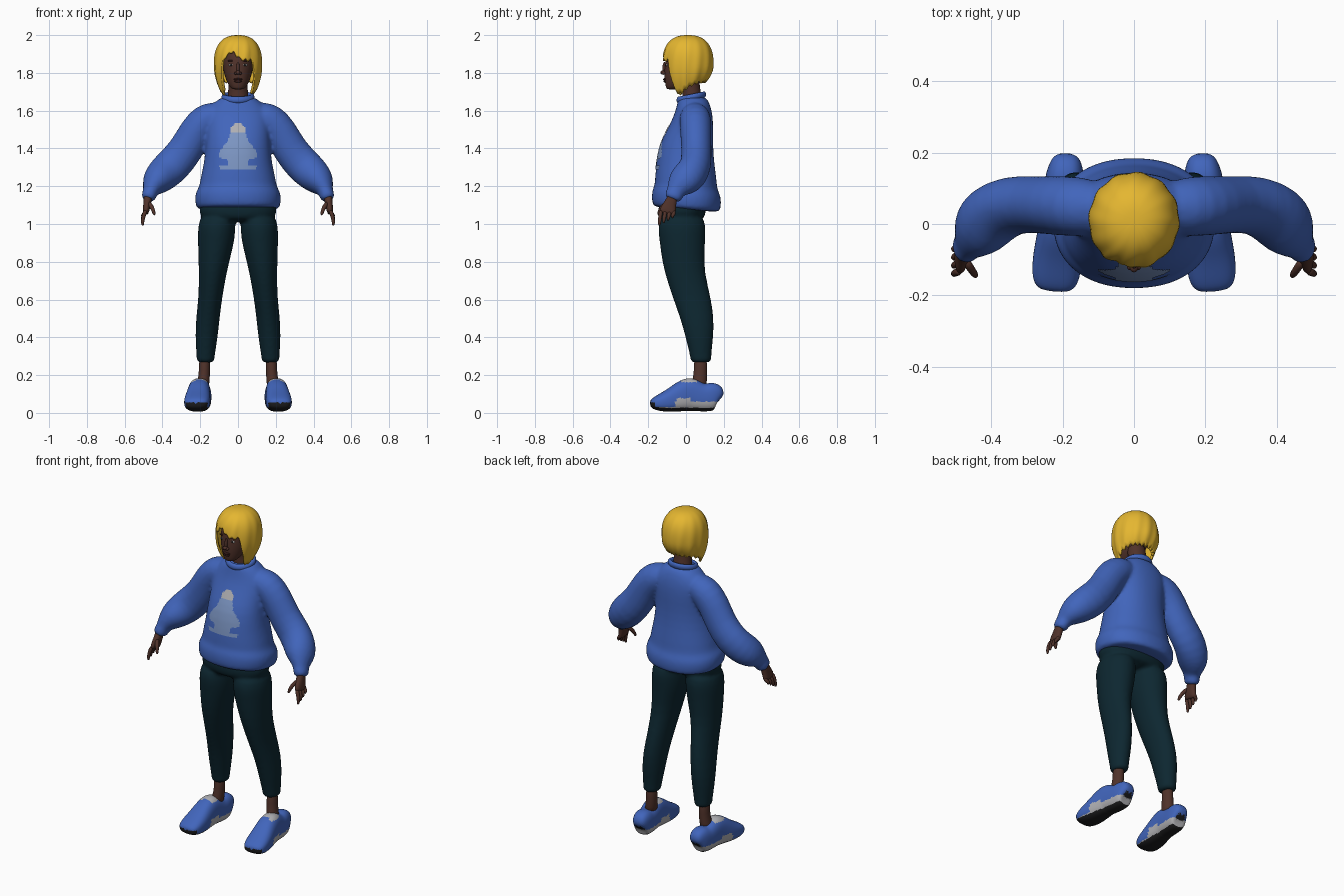
import bpy, bmesh, math
from mathutils import Vector, Matrix
from mathutils.bvhtree import BVHTree

if "Cube" in bpy.data.objects:
    bpy.data.objects.remove(bpy.data.objects["Cube"])


def material(name, r, g, b):
    m = bpy.data.materials.new(name)
    m.use_nodes = True
    m.diffuse_color = (r, g, b, 1)
    for node in m.node_tree.nodes:
        if node.type == "BSDF_PRINCIPLED":
            node.inputs["Base Color"].default_value = (r, g, b, 1)
            node.inputs["Roughness"].default_value = 0.8
    return m


BLUE = material("sweater blue", 0.053, 0.13, 0.5)
YELLOW = material("hair yellow", 0.78, 0.47, 0.03)
TEAL = material("dark teal", 0.004, 0.02, 0.03)
SKIN = material("brown skin", 0.08, 0.032, 0.023)
LIP = material("dark brown", 0.045, 0.014, 0.012)
GREY = material("light grey", 0.43, 0.43, 0.45)
PRINT = material("pale blue", 0.2, 0.3, 0.54)
BLACK = material("rubber black", 0.012, 0.012, 0.013)
WHITE = material("eye white", 0.6, 0.58, 0.55)


def interp(x, table):
    """Straight-line lookup in a short list of (x, value) pairs."""
    for (x0, v0), (x1, v1) in zip(table, table[1:]):
        if x <= x1:
            return v0 + (v1 - v0) * max(0, (x - x0) / (x1 - x0))
    return table[-1][1]


def loft(bm, rings, n=20, power=2, follow=False, side=1):
    """Skin rings (x, y, z, a, b); follow turns them square to the path."""
    centres = [Vector(r[:3]) for r in rings]
    loops = []
    for i, ring in enumerate(rings):
        t = Vector((0, 0, 1))
        if follow:
            t = centres[min(i + 1, len(rings) - 1)] - centres[max(i - 1, 0)]
            t.normalize()
        ref = Vector((0, 1, 0)) if abs(t.y) < 0.9 else Vector((0, 0, 1))
        v = (ref - t * ref.dot(t)).normalized()
        u = v.cross(t)
        loop = []
        for k in range(n):
            c, s = math.cos(math.tau * k / n), math.sin(math.tau * k / n)
            c = math.copysign(abs(c) ** (2 / power), c)
            s = math.copysign(abs(s) ** (2 / power), s)
            p = centres[i] + u * c * ring[3] + v * s * ring[4]
            loop.append(bm.verts.new((p.x * side, p.y, p.z)))
        loops.append(loop)
    for a, b in zip(loops, loops[1:]):
        for k in range(n):
            j = (k + 1) % n
            bm.faces.new((a[k], a[j], b[j], b[k]))
    bm.faces.new(loops[0])
    bm.faces.new(loops[-1])


def finish(name, bm, mats, subsurf=0, voxel=0, shell=0, paint=None):
    bmesh.ops.recalc_face_normals(bm, faces=bm.faces[:])
    me = bpy.data.meshes.new(name)
    bm.to_mesh(me)
    bm.free()
    for m in mats:
        me.materials.append(m)
    ob = bpy.data.objects.new(name, me)
    bpy.context.collection.objects.link(ob)
    for p in me.polygons:
        p.use_smooth = True
    if subsurf:
        mod = ob.modifiers.new("subdivide", "SUBSURF")
        mod.levels = mod.render_levels = subsurf
    if shell:
        mod = ob.modifiers.new("thickness", "SOLIDIFY")
        mod.thickness, mod.offset = shell, -1
    if voxel:
        mod = ob.modifiers.new("merge", "REMESH")
        mod.mode, mod.voxel_size, mod.use_smooth_shade = "VOXEL", voxel, True
        mod = ob.modifiers.new("relax", "SMOOTH")
        mod.factor, mod.iterations = 0.5, 5
    if paint:
        dg = bpy.context.evaluated_depsgraph_get()
        me = bpy.data.meshes.new_from_object(ob.evaluated_get(dg))
        ob.modifiers.clear()
        ob.data = me
        for p in me.polygons:
            p.material_index = paint(p.center, p.normal)
    return ob


def blob(name, mat, centre, size):
    bm = bmesh.new()
    m = Matrix.Translation(centre) @ Matrix.Diagonal((*size, 1))
    bmesh.ops.create_uvsphere(bm, u_segments=16, v_segments=10, radius=1, matrix=m)
    return finish(name, bm, [mat])


def surface(ob):
    """Function giving the front y of an object at (x, z)."""
    tree = BVHTree.FromObject(ob, bpy.context.evaluated_depsgraph_get())

    def front(x, z):
        hit = tree.ray_cast(Vector((x, -1, z)), Vector((0, 1, 0)))[0]
        return hit.y if hit else -0.11
    return front


# Sweater: body and puffed sleeves merged into one skin
bm = bmesh.new()
body = [(1.075, .205, -.165, .17), (1.085, .222, -.178, .182), (1.13, .23, -.183, .188),
        (1.17, .225, -.178, .182), (1.195, .205, -.165, .165), (1.24, .2, -.165, .162),
        (1.32, .18, -.157, .15), (1.42, .17, -.14, .143), (1.5, .168, -.1, .145),
        (1.57, .175, -.065, .142), (1.62, .15, -.05, .132), (1.66, .105, -.042, .115),
        (1.675, .08, -.03, .1)]
loft(bm, [(0, (f + b) / 2, z, w, (b - f) / 2) for z, w, f, b in body], 32, 2.2)
for v in bm.verts:
    if v.co.z < 1.22:
        v.co.z -= 0.08 * v.co.y
sleeve = [(.06, .045, 1.58, .06, .06), (.12, .045, 1.572, .078, .08), (.17, .05, 1.552, .092, .085),
          (.225, .052, 1.49, .09, .083), (.275, .055, 1.39, .092, .08), (.345, .055, 1.31, .098, .083),
          (.4, .025, 1.26, .092, .09), (.435, -.015, 1.225, .078, .088), (.457, -.045, 1.19, .05, .06),
          (.463, -.055, 1.172, .04, .048), (.472, -.065, 1.15, .04, .048), (.479, -.074, 1.125, .036, .044)]
for s in (1, -1):
    loft(bm, sleeve, 24, 2, True, s)
sweater = finish("sweater", bm, [BLUE], subsurf=1, voxel=0.01)

# Collar band, higher at the nape
bm = bmesh.new()
N, M = 40, 10
ring = []
for i in range(N):
    t = math.tau * i / N
    for j in range(M):
        q = math.tau * j / M
        r = 1 + 0.17 * math.cos(q)
        y = 0.028 + 0.067 * r * math.sin(t)
        ring.append(bm.verts.new((0.075 * r * math.cos(t), y, 1.665 + 0.2 * y + 0.018 * math.sin(q))))
for i in range(N):
    for j in range(M):
        a, b = i * M, (i + 1) % N * M
        k = (j + 1) % M
        bm.faces.new((ring[a + j], ring[b + j], ring[b + k], ring[a + k]))
finish("sweater_collar", bm, [BLUE])

# Abstract printed patch lying on the chest
front = surface(sweater)
outline = [(1.29, .095), (1.308, .1), (1.312, .055), (1.34, .055), (1.352, .105), (1.38, .1),
           (1.41, .08), (1.44, .055), (1.48, .04), (1.51, .038), (1.535, .015)]
bm = bmesh.new()
step = 0.007
for row in range(35):
    z = 1.292 + row * step
    for col in range(-16, 17):
        x = col * step
        if abs(x) <= interp(z, outline):
            h = step / 2
            corners = [(x - h, z - h), (x + h, z - h), (x + h, z + h), (x - h, z + h)]
            f = bm.faces.new([bm.verts.new((cx, front(cx, cz) - 0.004, cz)) for cx, cz in corners])
            f.material_index = int(z > 1.485)
bmesh.ops.remove_doubles(bm, verts=bm.verts[:], dist=0.0005)
finish("chest_print", bm, [PRINT, GREY])

# Trousers: hips and two legs merged
bm = bmesh.new()
loft(bm, [(0, -.02, 1.14, .19, .115), (0, -.02, 1.09, .208, .128), (0, -.022, 1.04, .205, .125),
          (0, -.02, 1.01, .15, .1)], 28, 2.3)
leg = [(.105, -.02, 1.06, .095, .115), (.113, -.022, .98, .1, .128), (.115, -.02, .92, .098, .122),
       (.122, -.017, .85, .089, .117), (.133, -.01, .75, .075, .107), (.145, .028, .62, .063, .103),
       (.16, .06, .5, .063, .09), (.167, .071, .4, .06, .074), (.171, .077, .31, .049, .058),
       (.172, .079, .285, .048, .056), (.172, .079, .264, .047, .054)]
for s in (1, -1):
    loft(bm, leg, 24, 2, False, s)
finish("trousers", bm, [TEAL], subsurf=1, voxel=0.01)

# Shoe profile: y, half width, underside, top
shoe = [(.182, .03, .045, .1), (.172, .045, .022, .15), (.14, .054, .01, .165), (.1, .056, .006, .15),
        (.05, .057, .008, .172), (.02, .058, .008, .192), (-.02, .062, .006, .17), (-.07, .068, .003, .135),
        (-.12, .07, .004, .108), (-.165, .064, .014, .085), (-.19, .042, .028, .065)]


def shoe_paint(c, n):
    if n.z < -0.6 or (c.y < -0.165 and c.z < 0.055):
        return 2
    rim = 0.03 + 0.03 * (c.y > -0.06) + 0.018 * (abs(c.y + 0.01) < 0.035)
    tongue = c.z > 0.163 and -0.02 < c.y < 0.06
    return int(c.z < rim or tongue)


palm = [(.474, -.068, 1.16, .024, .028), (.478, -.075, 1.13, .022, .028), (.482, -.087, 1.1, .02, .036),
        (.487, -.097, 1.07, .018, .045), (.491, -.1, 1.052, .013, .043)]
thumb = [(.474, -.1, 1.115, .013, .013), (.456, -.128, 1.09, .012, .012), (.446, -.142, 1.065, .01, .01),
         (.442, -.147, 1.045, .006, .006)]
ankle = [(.177, .077, .31, .031, .037), (.177, .077, .22, .029, .034), (.182, .072, .17, .033, .04),
         (.19, .065, .12, .035, .042)]
for s, label in ((1, "left"), (-1, "right")):
    bm = bmesh.new()
    loft(bm, [(.206 - .09 * y, y, (lo + hi) / 2, w, (hi - lo) / 2) for y, w, lo, hi in shoe],
         24, 2.6, True, s)
    finish(label + "_shoe", bm, [BLUE, GREY, BLACK], subsurf=2, paint=shoe_paint)

    bm = bmesh.new()
    loft(bm, ankle, 16, 2, False, s)
    finish(label + "_ankle", bm, [SKIN], subsurf=1)

    # Hand with four curled fingers and a thumb
    bm = bmesh.new()
    loft(bm, palm, 16, 2.3, True, s)
    loft(bm, thumb, 10, 2, True, s)
    for i in range(4):
        y = -0.132 + 0.023 * i
        tip = 0.99 + 0.013 * i
        loft(bm, [(.487, y, 1.075, .012, .012), (.5, y - .004, 1.045, .011, .011),
                  (.506, y - .008, tip + .02, .0095, .0095), (.504, y - .01, tip, .006, .006)],
             10, 2, True, s)
    finish(label + "_hand", bm, [SKIN], subsurf=1)

# Head and neck
bm = bmesh.new()
loft(bm, [(0, -.073, 1.712, .026, .026), (0, -.064, 1.722, .04, .042), (0, -.045, 1.745, .056, .066),
          (0, -.025, 1.78, .07, .09), (0, -.012, 1.82, .079, .103), (0, -.003, 1.87, .083, .107),
          (0, .004, 1.92, .08, .1), (0, .008, 1.955, .062, .075), (0, .01, 1.975, .03, .035)], 24, 2.1)
loft(bm, [(0, .034, 1.64, .06, .058), (0, .032, 1.69, .053, .048), (0, .024, 1.74, .051, .048),
          (0, .015, 1.8, .055, .055)], 20)
head = finish("head", bm, [SKIN], subsurf=2)
face = surface(head)

# Features
for s, label in ((1, "left"), (-1, "right")):
    x = 0.036 * s
    blob(label + "_eye", WHITE, (x, face(x, 1.842), 1.842), (.016, .005, .006))
    blob(label + "_pupil", BLACK, (x, face(x, 1.842) - .003, 1.842), (.006, .004, .006))
    blob(label + "_eyebrow", LIP, (x, face(x, 1.864), 1.864), (.021, .005, .004))
    blob(label + "_nostril", SKIN, (.011 * s, face(0, 1.8) - .004, 1.798), (.009, .012, .008))
blob("nose_bridge", SKIN, (0, face(0, 1.825) - .001, 1.825), (.009, .011, .032))
blob("nose_tip", SKIN, (0, face(0, 1.802) - .008, 1.802), (.012, .014, .011))
blob("upper_lip", LIP, (0, face(0, 1.766), 1.766), (.024, .009, .006))
blob("lower_lip", LIP, (0, face(0, 1.756), 1.756), (.02, .009, .007))

# Bobbed hair: a dome with a swept fringe, long front locks and a short nape
def hair_edge(deg):
    fringe = 1.868 + 0.045 * math.exp(-((deg + 16) / 16) ** 2)
    z = interp(abs(deg), [(38, fringe), (52, 1.7), (64, 1.685), (95, 1.73), (125, 1.75), (180, 1.755)])
    return z + 0.007 * math.sin(math.radians(deg) * 24)


bm = bmesh.new()
COLS, ROWS = 120, 18
grid = []
for i in range(COLS):
    th = math.tau * i / COLS - math.pi
    edge = hair_edge(math.degrees(th))
    column = []
    for j in range(ROWS + 1):
        k = j / ROWS
        z = 2 - (2 - edge) * (1 - math.cos(k * math.pi / 2))
        t = (z - 1.84) / 0.16
        if t > 0:
            r = max(0, 1 - t ** 2.5) ** 0.4
        else:
            r = 1 - (0.33 + 0.6 * max(0, -math.cos(th))) * t * t
        r *= 1 + 0.02 * k * math.sin(th * 12 + 4 * k)
        column.append(bm.verts.new((0.127 * r * math.sin(th), 0.01 - 0.135 * r * math.cos(th), z)))
    grid.append(column)
for i in range(COLS):
    a, b = grid[i], grid[(i + 1) % COLS]
    for j in range(ROWS):
        bm.faces.new((a[j], b[j], b[j + 1], a[j + 1]))
bmesh.ops.remove_doubles(bm, verts=bm.verts[:], dist=0.0001)
finish("hair", bm, [YELLOW], shell=0.012)
